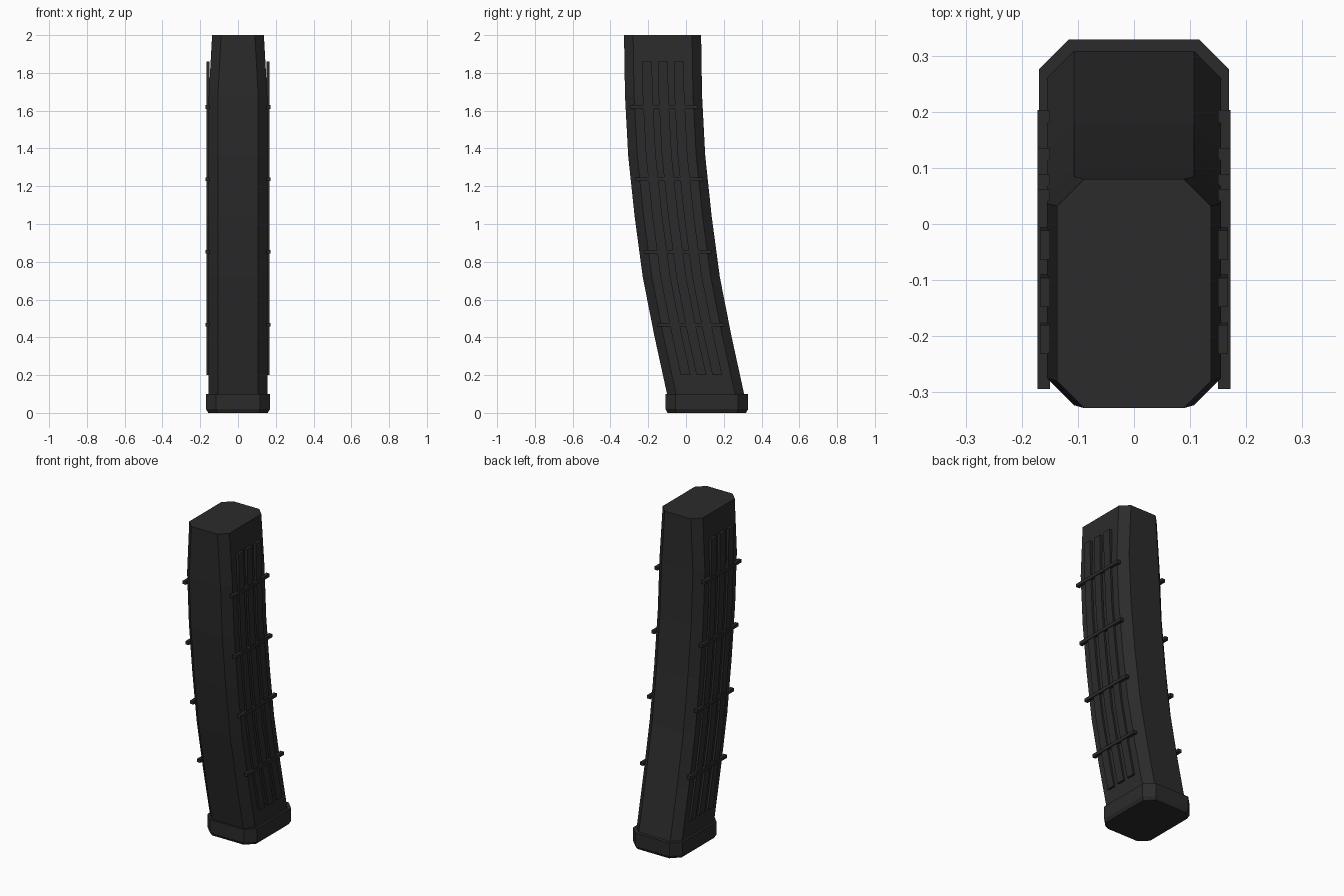
import bpy, bmesh

if "Cube" in bpy.data.objects:
    bpy.data.objects.remove(bpy.data.objects["Cube"])

# One flat colour for everything
mat = bpy.data.materials.new("matte black")
mat.diffuse_color = (0.024, 0.024, 0.024, 1)
mat.use_nodes = True
mat.node_tree.nodes["Principled BSDF"].inputs["Base Color"].default_value = mat.diffuse_color

# Curved centre line: (z, centre y)
PATH = [(0.08, 0.108), (0.41, 0.036), (0.72, -0.025), (1.04, -0.068),
        (1.36, -0.102), (1.68, -0.119), (2.0, -0.124)]


def centre(z):
    for (z0, y0), (z1, y1) in zip(PATH, PATH[1:]):
        if z <= z1:
            return y0 + (y1 - y0) * (z - z0) / (z1 - z0)
    return PATH[-1][1]


def octagon(hx, hy, c, y, z):
    """Rectangle with chamfered corners."""
    pts = [(hx, hy - c), (hx - c, hy), (c - hx, hy), (-hx, hy - c),
           (-hx, c - hy), (c - hx, -hy), (hx - c, -hy), (hx, c - hy)]
    return [(px, py + y, z) for px, py in pts]


def rect(x0, x1, hy, y, z):
    return [(x1, y + hy, z), (x0, y + hy, z), (x0, y - hy, z), (x1, y - hy, z)]


def loft(name, rings):
    """Skin a stack of equal rings and cap both ends."""
    bm = bmesh.new()
    vs = [[bm.verts.new(p) for p in r] for r in rings]
    n = len(vs[0])
    for a, b in zip(vs, vs[1:]):
        for i in range(n):
            j = (i + 1) % n
            bm.faces.new((a[i], a[j], b[j], b[i]))
    bm.faces.new(vs[0][::-1])
    bm.faces.new(vs[-1])
    bmesh.ops.recalc_face_normals(bm, faces=bm.faces)
    me = bpy.data.meshes.new(name)
    bm.to_mesh(me)
    bm.free()
    me.materials.append(mat)
    ob = bpy.data.objects.new(name, me)
    bpy.context.collection.objects.link(ob)
    return ob


# Curved body, narrowing at the top
loft("curved_body", [octagon(0.137 if z == 2.0 else 0.155, 0.204, 0.048, y, z)
                     for z, y in PATH])

# Base plate with a bevelled lower edge
loft("base_plate", [octagon(0.158, 0.208, 0.05, 0.11, 0),
                    octagon(0.169, 0.219, 0.053, 0.11, 0.02),
                    octagon(0.169, 0.219, 0.053, 0.11, 0.1)])

for side, s in (("right", 1), ("left", -1)):
    # Long ribs following the curve
    heights = [0.2] + [z for z, _ in PATH[1:-1]] + [1.86]
    for i, off in enumerate((-0.084, 0, 0.084)):
        loft(f"{side}_long_rib_{i + 1}",
             [rect(s * 0.15, s * 0.167, 0.026, centre(z) + off, z) for z in heights])
    # Cross bars
    for i, z in enumerate((0.467, 0.853, 1.237, 1.62)):
        loft(f"{side}_cross_bar_{i + 1}",
             [rect(s * 0.15, s * 0.172, 0.178, centre(z), z + d) for d in (-0.01, 0.01)])
